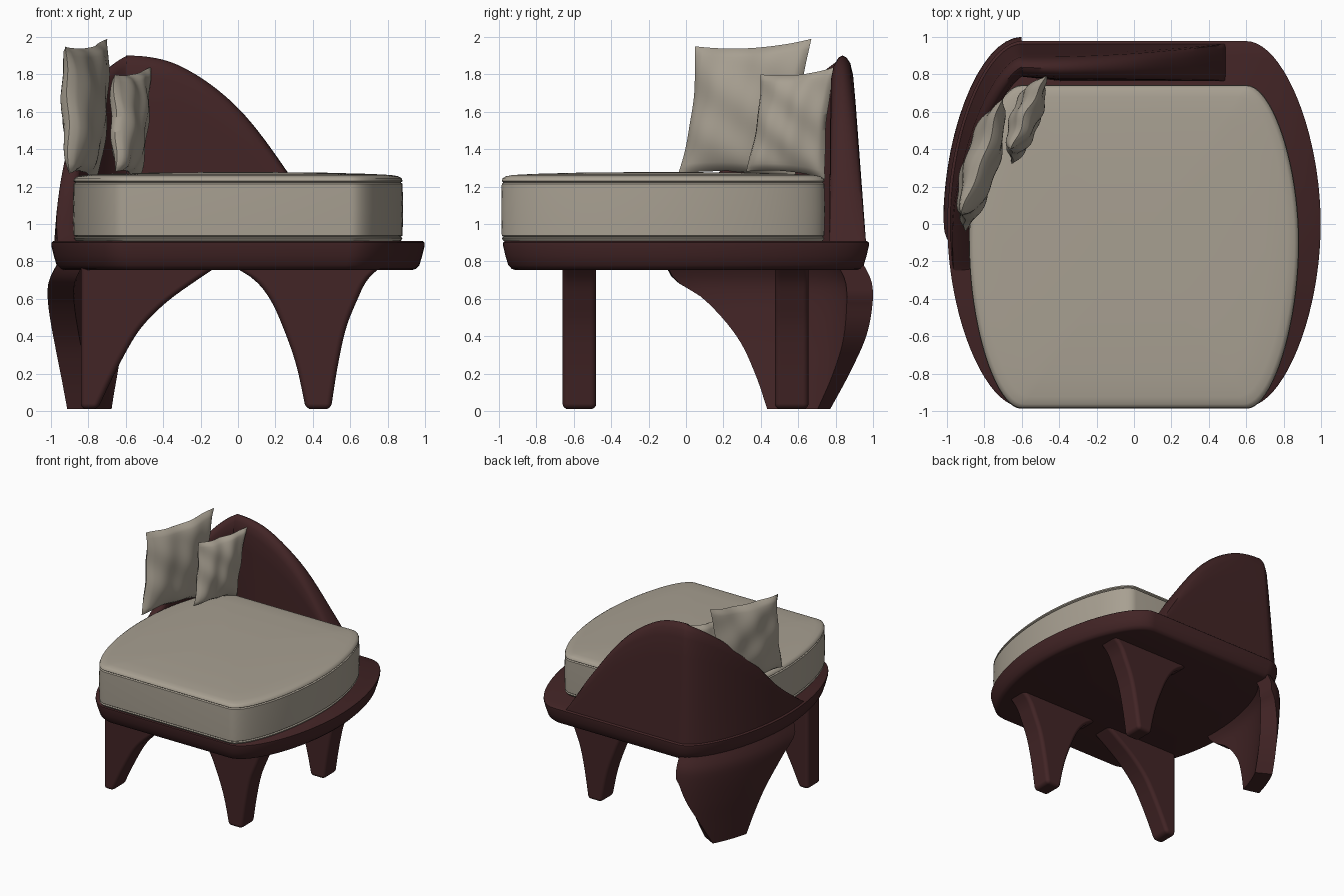
import bpy, bmesh, math
from mathutils import Vector

cube = bpy.data.objects.get("Cube")
if cube:
    bpy.data.objects.remove(cube, do_unlink=True)


def material(name, rgb):
    m = bpy.data.materials.new(name)
    m.use_nodes = True
    m.diffuse_color = (*rgb, 1)
    m.node_tree.nodes["Principled BSDF"].inputs["Base Color"].default_value = (*rgb, 1)
    return m


WOOD = material("dark red brown", (0.055, 0.018, 0.019))
CLOTH = material("warm beige", (0.39, 0.35, 0.285))


def finish(name, bm, mat, bevel=0):
    bmesh.ops.recalc_face_normals(bm, faces=bm.faces[:])
    mesh = bpy.data.meshes.new(name)
    bm.to_mesh(mesh)
    bm.free()
    mesh.materials.append(mat)
    obj = bpy.data.objects.new(name, mesh)
    bpy.context.collection.objects.link(obj)
    bpy.ops.object.select_all(action="DESELECT")
    obj.select_set(True)
    bpy.context.view_layer.objects.active = obj
    if bevel:
        bpy.ops.object.shade_smooth()
        mod = obj.modifiers.new("rounded edges", "BEVEL")
        mod.width, mod.segments = bevel, 4
        mod.limit_method, mod.angle_limit = "ANGLE", math.radians(42)
        mod.harden_normals = True
    else:
        bpy.ops.object.shade_smooth_by_angle(angle=math.radians(50))
    return obj


def loft(name, rings, mat, bevel=0):
    """Skin closed rings of equal length and cap both ends."""
    bm = bmesh.new()
    rows = [[bm.verts.new(p) for p in ring] for ring in rings]
    n = len(rows[0])
    for a, b in zip(rows, rows[1:]):
        for i in range(n):
            j = (i + 1) % n
            bm.faces.new((a[i], a[j], b[j], b[i]))
    bm.faces.new(rows[0])
    bm.faces.new(rows[-1])
    return finish(name, bm, mat, bevel)


def smooth(keys, x):
    """Smooth interpolation through (x, value...) rows."""
    def slope(i, c):
        a, b = keys[max(i - 1, 0)], keys[min(i + 1, len(keys) - 1)]
        return (b[c] - a[c]) / (b[0] - a[0])
    i = max(k for k in range(len(keys) - 1) if keys[k][0] <= x or k == 0)
    a, b = keys[i], keys[i + 1]
    h = b[0] - a[0]
    t = min((x - a[0]) / h, 1)
    return [(2*t**3 - 3*t*t + 1) * a[c] + (3*t*t - 2*t**3) * b[c]
            + h * ((t**3 - 2*t*t + t) * slope(i, c) + (t**3 - t*t) * slope(i + 1, c))
            for c in range(1, len(a))]


def bezier(p, q, r, s, t):
    u = 1 - t
    return u**3 * Vector(p) + 3*u*u*t * Vector(q) + 3*u*t*t * Vector(r) + t**3 * Vector(s)


def outline(half_x, front, back, mid, n=20):
    """Closed plan shape with straight front and back and bulging sides."""
    def side(y):
        return [bezier((0.6, y), (0.6 + (half_x - 0.6) * 0.5, y),
                       (half_x, mid + (y - mid) * 0.5), (half_x, mid), i / n) for i in range(n + 1)]
    right = side(front) + side(back)[::-1][1:]
    return right + [Vector((-p.x, p.y)) for p in reversed(right)]


def slab(name, plan, mid, layers, mat):
    return loft(name, [[((p.x * (1 - k)), mid + (p.y - mid) * (1 - k), z) for p in plan]
                       for z, k in layers], mat)


# Seat platform
slab("seat_platform", outline(1, -0.98, 0.98, 0), 0,
     [(0.755, 0.065), (0.76, 0.05), (0.78, 0.03), (0.83, 0.015), (0.885, 0.002),
      (0.9, 0.002), (0.908, 0.012)], WOOD)

# Cushion with seam grooves and a gently domed top
slab("seat_cushion", outline(0.88, -0.985, 0.74, -0.1), -0.12,
     [(0.9, 0.03), (0.912, 0.008), (0.925, 0), (0.931, 0.011), (0.938, 0), (1.08, -0.003),
      (1.215, 0), (1.222, 0.011), (1.229, 0), (1.245, 0.006), (1.255, 0.025),
      (1.262, 0.07), (1.268, 0.2), (1.275, 0.5), (1.277, 0.8), (1.277, 0.96)], CLOTH)


# Path along the back and around the rear right corner
def corner(t):
    return bezier((-0.6, 0.98), (-0.8, 0.98), (-1, 0.5), (-1, 0), t)


N = 36
path = [Vector((0.5 - 1.1 * i / N, 0.98)) for i in range(N)]
path += [corner(i / N) for i in range(N + 1)]
path += [Vector((corner(1 - i / N).x, -corner(1 - i / N).y)) for i in range(1, 12)]


def inward(pts, i):
    d = pts[min(i + 1, len(pts) - 1)] - pts[max(i - 1, 0)]
    return Vector((-d.y, d.x)).normalized()


# Wraparound backrest: (path length, top height)
CREST = [(0, 0.89), (0.23, 1.27), (0.5, 1.62), (0.8, 1.84), (1.06, 1.9), (1.3, 1.86),
         (1.6, 1.68), (1.9, 1.42), (2.15, 1.16), (2.5, 0.89)]
SECTION = [(0, 0), (0.25, 0), (0.5, 0), (0.75, 0), (0.9, 0.02), (0.96, 0.12), (0.99, 0.3), (1, 0.5)]
SECTION += [(f, 1 - w) for f, w in SECTION[-2::-1]]
rings, s = [], 0
for i, p in enumerate(path):
    s += (p - path[i - 1]).length if i else 0
    top = smooth(CREST, min(s, 2.5))[0]
    n = inward(path, i)
    base_thick = 0.2 - 0.08 * min(max((s - 0.9) / 0.7, 0), 1)
    ring = []
    for f, w in SECTION:
        z = 0.87 + (top - 0.87) * f
        h = z - 0.87
        q = p + n * (0.015 + 0.075 * h + w * base_thick * (1 - 0.42 * h))
        ring.append((q.x, q.y, z))
    rings.append(ring)
loft("backrest", rings, WOOD)


# Flat legs: (height, inner edge, outer edge)
def plate_leg(name, keys, y, rows=22):
    rings = []
    for i in range(rows + 1):
        z = 0.01 + 0.78 * i / rows
        a, b = smooth(keys, z)
        rings.append([(a, y - 0.09, z), (b, y - 0.09, z), (b, y + 0.09, z), (a, y + 0.09, z)])
    loft(name, rings, WOOD, 0.03)


FLARED = [(0, 0.365, 0.495), (0.25, 0.31, 0.535), (0.45, 0.24, 0.58), (0.6, 0.17, 0.64),
          (0.7, 0.09, 0.69), (0.76, 0, 0.75), (0.8, -0.04, 0.79)]
SWEPT = [(0, -0.84, -0.755), (0.2, -0.84, -0.66), (0.4, -0.84, -0.55), (0.5, -0.84, -0.47),
         (0.6, -0.84, -0.36), (0.7, -0.84, -0.22), (0.76, -0.84, -0.13), (0.8, -0.84, -0.08)]
plate_leg("front_left_leg", FLARED, -0.57)
plate_leg("back_left_leg", FLARED, 0.565)
plate_leg("front_right_leg", SWEPT, -0.57)

# Curved corner leg: (height, front end, back end, inset from the platform edge)
CURVED = [(0, 0.48, 0.78, 0.03), (0.2, 0.4, 0.88, 0.01), (0.4, 0.29, 0.955, -0.01),
          (0.6, 0.1, 0.98, -0.02), (0.7, -0.06, 0.98, -0.01), (0.8, -0.12, 0.98, 0.04)]
arc = path[N:]


def at_y(y):
    """Position and inward direction on the side curve at depth y."""
    for i in range(len(arc) - 1):
        if arc[i + 1].y <= y:
            t = (arc[i].y - y) / max(arc[i].y - arc[i + 1].y, 1e-6)
            t = min(max(t, 0), 1)
            return (arc[i].lerp(arc[i + 1], t),
                    inward(arc, i).lerp(inward(arc, i + 1), t).normalized())


rings = []
for r in range(23):
    z = 0.01 + 0.78 * r / 22
    lo, hi, inset = smooth(CURVED, z)
    stations = [at_y(min(lo + (hi - lo) * math.sin(k / 14 * math.pi / 2), 0.98)) for k in range(15)]
    outer = [p + n * inset for p, n in stations]
    inner = [p + n * (inset + 0.14) for p, n in stations]
    rings.append([(p.x, p.y, z) for p in outer + inner[::-1]])
loft("back_right_leg", rings, WOOD, 0.03)


# Throw pillows with pinched corners and soft wrinkles
def pillow(name, centre, angle, w, h, thick, shear, phase):
    along = Vector((math.cos(angle), math.sin(angle), 0))
    out = Vector((math.sin(angle), -math.cos(angle), 0))
    bm = bmesh.new()
    for sign in (1, -1):
        grid = bmesh.ops.create_grid(bm, x_segments=28, y_segments=28, size=1)["verts"]
        for v in grid:
            a, b = v.co.x, v.co.y
            puff = max((1 - a * a) * (1 - b * b), 0)
            fold = 0.012 * math.sin(6 * a + 3 * b + phase) * math.cos(4 * b - 2 * a + phase)
            x = a * w * (1 - 0.09 * (1 - b * b)) + shear * b
            z = b * h * (1 - 0.08 * (1 - a * a)) + 0.02 * a * b
            d = sign * thick * puff ** 0.45 + fold + 0.02 * a * b
            v.co = Vector(centre) + along * x + out * d + Vector((0, 0, z))
    bmesh.ops.remove_doubles(bm, verts=bm.verts[:], dist=0.0005)
    finish(name, bm, CLOTH)


pillow("large_pillow", (-0.82, 0.32, 1.61), math.radians(74), 0.33, 0.36, 0.09, 0.04, 0.4)
pillow("small_pillow", (-0.58, 0.565, 1.54), math.radians(70), 0.22, 0.28, 0.075, 0.035, 2)
